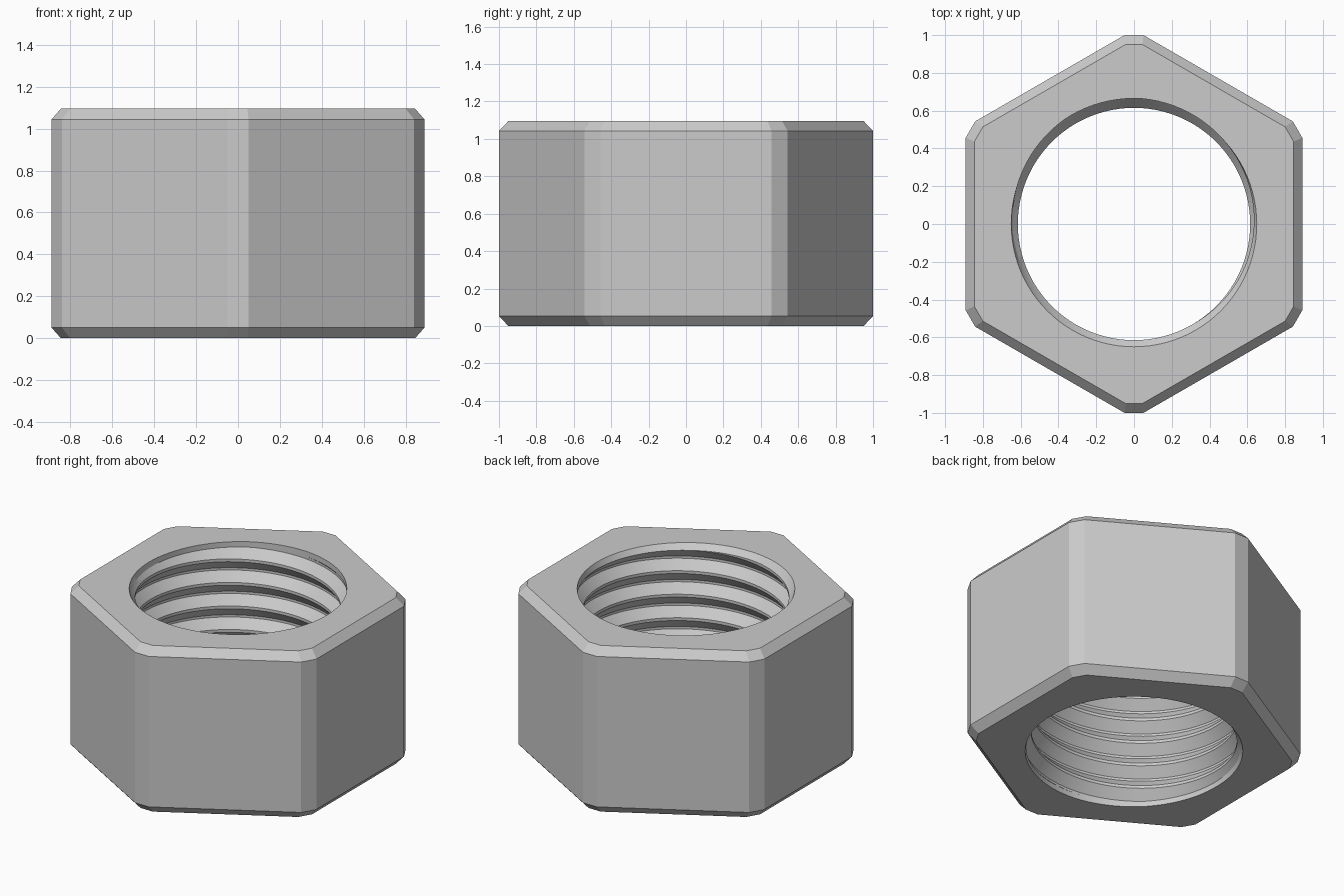
import bpy, bmesh, math

if "Cube" in bpy.data.objects:
    bpy.data.objects.remove(bpy.data.objects["Cube"])

HEIGHT = 1.095
PITCH = 0.155
COLS = 96           # segments around the bore
LEAD = 0.035        # depth of the countersink at both mouths
MOUTH = 0.65        # smallest mouth radius
# One thread pitch: (fraction of pitch, radius), crest flat then root flat
THREAD = [(0.0, 0.615), (0.12, 0.615), (0.5, 0.665), (0.6, 0.665)]


def thread_radius(t):
    """Radius of the thread profile at a position measured in pitches."""
    t %= 1.0
    pts = THREAD + [(1.0, THREAD[0][1])]
    for (a, ra), (b, rb) in zip(pts, pts[1:]):
        if t <= b:
            return ra + (rb - ra) * (t - a) / (b - a)
    return pts[-1][1]


def hex_ring(bm, half, reach, z):
    """Hexagon with cut corners: corner flats are 2*half wide at distance reach."""
    ring = []
    for k in range(6):
        a = math.radians(60 * k + 30)
        for s in (-half, half):
            ring.append(bm.verts.new((reach * math.cos(a) - s * math.sin(a),
                                      reach * math.sin(a) + s * math.cos(a), z)))
    return ring


def bridge(bm, low, high):
    n = len(low)
    for i in range(n):
        j = (i + 1) % n
        bm.faces.new((low[i], low[j], high[j], high[i]))


def loop_edges(bm, ring):
    edges = []
    for i, v in enumerate(ring):
        w = ring[(i + 1) % len(ring)]
        edges.append(bm.edges.get((v, w)) or bm.edges.new((v, w)))
    return edges


bm = bmesh.new()

# Outer hexagonal body with chamfered top and bottom edges
rings = [hex_ring(bm, h, r, z) for h, r, z in (
    (0.045, 0.95, 0.0), (0.05, 1.0, 0.052),
    (0.05, 1.0, HEIGHT - 0.052), (0.045, 0.95, HEIGHT))]
for low, high in zip(rings, rings[1:]):
    bridge(bm, low, high)

# Helical thread, each column clamped between the two countersinks
z_low, z_high = LEAD, HEIGHT - LEAD
turns = range(-2, math.ceil(HEIGHT / PITCH) + 2)
columns = []
for c in range(COLS + 1):
    a = 2 * math.pi * c / COLS
    turn = c / COLS
    profile = []
    for n in turns:
        for f, _ in THREAD:
            z = min(max((n + f + turn) * PITCH, z_low), z_high)
            profile.append((thread_radius(z / PITCH - turn), z))
    profile.insert(0, (max(MOUTH, profile[0][0]), 0.0))
    profile.append((max(MOUTH, profile[-1][0]), HEIGHT))
    columns.append([bm.verts.new((r * math.cos(a), r * math.sin(a), z))
                    for r, z in profile])

# The last column meets the first one a full turn further up
first, last = columns[0], columns.pop()
step = len(THREAD)
seam = [first[0]]
for k in range(1, len(first) - 1):
    seam.append(first[min(k + step, len(first) - 2)])
seam.append(first[-1])
for v in last:
    bm.verts.remove(v)
columns.append(seam)

for left, right in zip(columns, columns[1:]):
    for k in range(len(left) - 1):
        quad = (left[k], left[k + 1], right[k + 1], right[k])
        if len(set(quad)) == 4:
            bm.faces.new(quad)
        elif len(set(quad)) == 3:
            bm.faces.new(list(dict.fromkeys(quad)))

# Flat end faces between the hexagon and the bore mouths
for ring, k, nz in ((rings[0], 0, -1), (rings[-1], -1, 1)):
    mouth = [col[k] for col in columns[:-1]]
    bmesh.ops.triangle_fill(bm, use_beauty=True, normal=(0, 0, nz),
                            edges=loop_edges(bm, ring) + loop_edges(bm, mouth))

bmesh.ops.remove_doubles(bm, verts=bm.verts[:], dist=0.0002)
bmesh.ops.dissolve_degenerate(bm, edges=bm.edges[:], dist=0.0002)
bmesh.ops.recalc_face_normals(bm, faces=bm.faces[:])

mesh = bpy.data.meshes.new("hex_nut")
bm.to_mesh(mesh)
bm.free()

steel = bpy.data.materials.new("grey steel")
steel.diffuse_color = (0.6, 0.6, 0.6, 1.0)
steel.use_nodes = True
steel.node_tree.nodes["Principled BSDF"].inputs["Base Color"].default_value = steel.diffuse_color
mesh.materials.append(steel)

nut = bpy.data.objects.new("hex_nut", mesh)
bpy.context.collection.objects.link(nut)
bpy.context.view_layer.objects.active = nut
nut.select_set(True)
bpy.ops.object.shade_smooth_by_angle(angle=math.radians(20))
